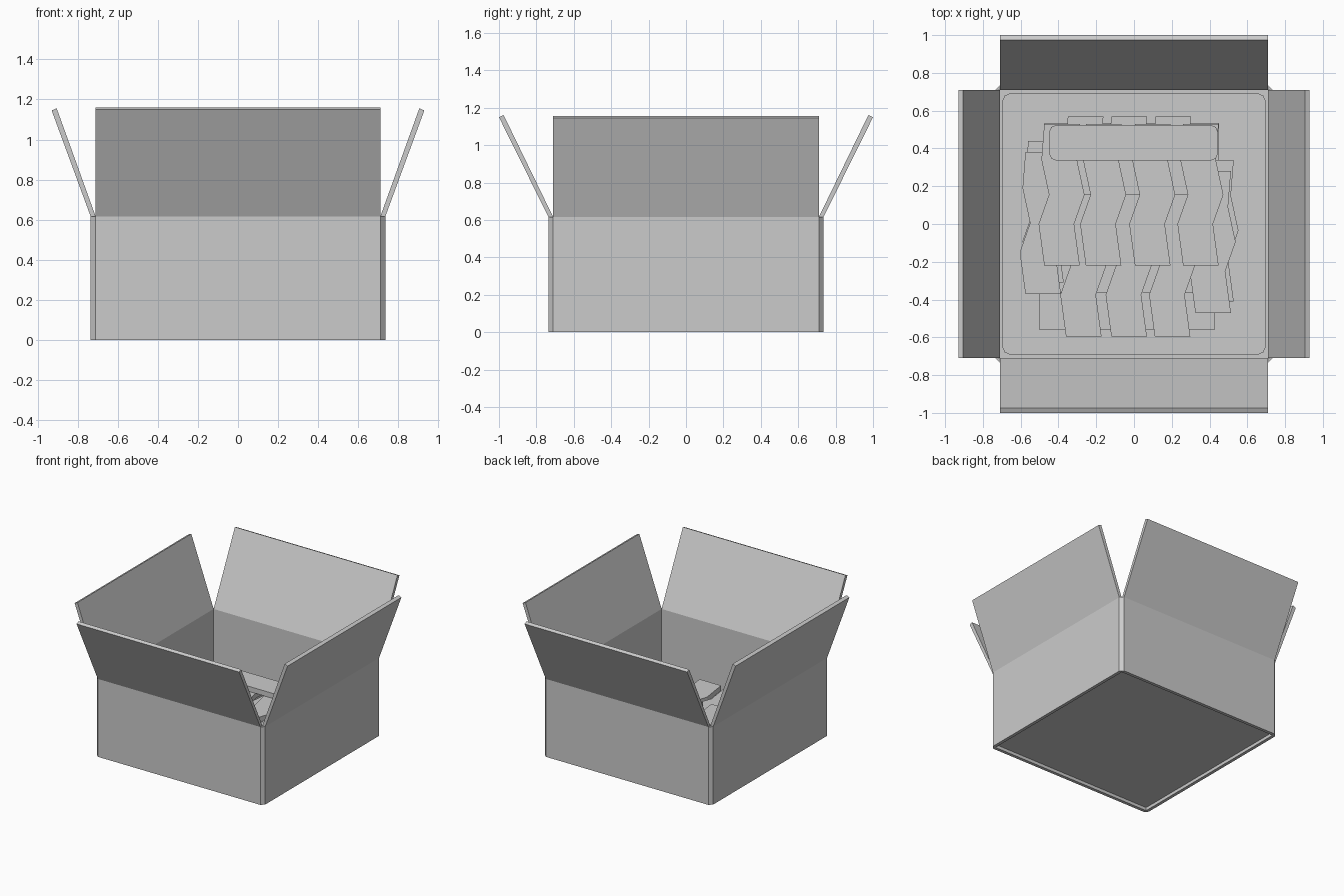
import bpy, bmesh
from mathutils import Matrix
from math import pi

if "Cube" in bpy.data.objects:
    bpy.data.objects.remove(bpy.data.objects["Cube"])


def finish(name, bm):
    bmesh.ops.recalc_face_normals(bm, faces=bm.faces)
    me = bpy.data.meshes.new(name)
    bm.to_mesh(me)
    bm.free()
    ob = bpy.data.objects.new(name, me)
    bpy.context.collection.objects.link(ob)
    return ob


def prism(name, pts, z0, z1, matrix=None):
    """Extrude a flat outline from z0 to z1, then optionally transform it."""
    bm = bmesh.new()
    low = [bm.verts.new((x, y, z0)) for x, y in pts]
    top = [bm.verts.new((x, y, z1)) for x, y in pts]
    n = len(pts)
    bm.faces.new(low)
    bm.faces.new(top)
    for i in range(n):
        j = (i + 1) % n
        bm.faces.new((low[i], low[j], top[j], top[i]))
    if matrix:
        bm.transform(matrix)
    return finish(name, bm)


def cut_rect(x0, x1, y0, y1, c):
    """Rectangle outline with softened corners."""
    k = 0.3 * c
    return [(x0 + c, y0), (x1 - c, y0), (x1 - k, y0 + k), (x1, y0 + c),
            (x1, y1 - c), (x1 - k, y1 - k), (x1 - c, y1), (x0 + c, y1),
            (x0 + k, y1 - k), (x0, y1 - c), (x0, y0 + c), (x0 + k, y0 + k)]


I, O, H = 0.71, 0.735, 0.615

# Box walls: square inside, thin chamfer on each outer corner
bm = bmesh.new()
inner_xy = [(-I, -I), (I, -I), (I, I), (-I, I)]
outer_xy = [(-O, -I), (-I, -O), (I, -O), (O, -I), (O, I), (I, O), (-I, O), (-O, I)]
inn = [[bm.verts.new((x, y, z)) for x, y in inner_xy] for z in (0, H)]
out = [[bm.verts.new((x, y, z)) for x, y in outer_xy] for z in (0, H)]
for i in range(8):
    j = (i + 1) % 8
    bm.faces.new((out[0][i], out[0][j], out[1][j], out[1][i]))
for i in range(4):
    j = (i + 1) % 4
    bm.faces.new((inn[0][i], inn[1][i], inn[1][j], inn[0][j]))
    for k in range(2):
        bm.faces.new((out[k][2 * i], out[k][2 * i + 1], inn[k][i]))
        bm.faces.new((out[k][2 * i + 1], out[k][(2 * i + 2) % 8], inn[k][j], inn[k][i]))
finish("box_walls", bm)

# Recessed floor and the liner on it
prism("box_floor", [(-I, -I), (I, -I), (I, I), (-I, I)], 0.025, 0.05)
prism("floor_liner", cut_rect(-0.695, 0.695, -0.69, 0.69, 0.035), 0.05, 0.06)

# Flaps: leaning profile swept along each wall, turned around the box
stand = Matrix(((0, 0, 1, 0), (1, 0, 0, 0), (0, 1, 0, 0), (0, 0, 0, 1)))
for name, turn, reach, tall in (("back_flap", 0, 1.0, 1.15), ("left_flap", 1, 0.93, 1.145),
                                ("front_flap", 2, 1.0, 1.15), ("right_flap", 3, 0.93, 1.145)):
    profile = [(I, H), (O, H), (reach, tall), (reach - 0.025, tall + 0.011)]
    prism(name, profile, -I, I, Matrix.Rotation(turn * pi / 2, 4, 'Z') @ stand)

# Zigzag strips: (left x, lower y, base z)
ZIG = [(0, 0), (-0.03, 0.22), (0.025, 0.375), (-0.015, 0.56), (0, 0.75)]
W, T = 0.188, 0.04
layers = [
    ("lower_strip", 0.10, [(-0.56, -0.31), (0.34, -0.41)]),
    ("rear_strip", 0.13, [(-0.35, -0.18), (-0.12, -0.18), (0.115, -0.18)]),
    ("side_strip", 0.15, [(-0.575, -0.37), (0.325, -0.47)]),
    ("front_strip", 0.175, [(-0.36, -0.595), (-0.12, -0.595), (0.11, -0.595)]),
    ("upper_strip", 0.22, [(-0.475, -0.22), (-0.255, -0.22), (0.005, -0.22), (0.26, -0.22)]),
]
for name, z, places in layers:
    for n, (x, y) in enumerate(places, 1):
        left = [(x + dx, y + dy) for dx, dy in ZIG]
        right = [(px + W, py) for px, py in reversed(left)]
        prism(f"{name}_{n}", left + right, z, z + T)

# Flat bars lying below and above the strips
prism("lower_bar", [(-0.50, -0.56), (0.425, -0.56), (0.425, -0.36), (-0.50, -0.36)], 0.06, 0.10)
prism("rear_bar", [(-0.475, 0.34), (0.45, 0.34), (0.45, 0.535), (-0.475, 0.535)], 0.06, 0.10)
prism("top_bar", cut_rect(-0.45, 0.445, 0.335, 0.525, 0.04), 0.26, 0.30)
